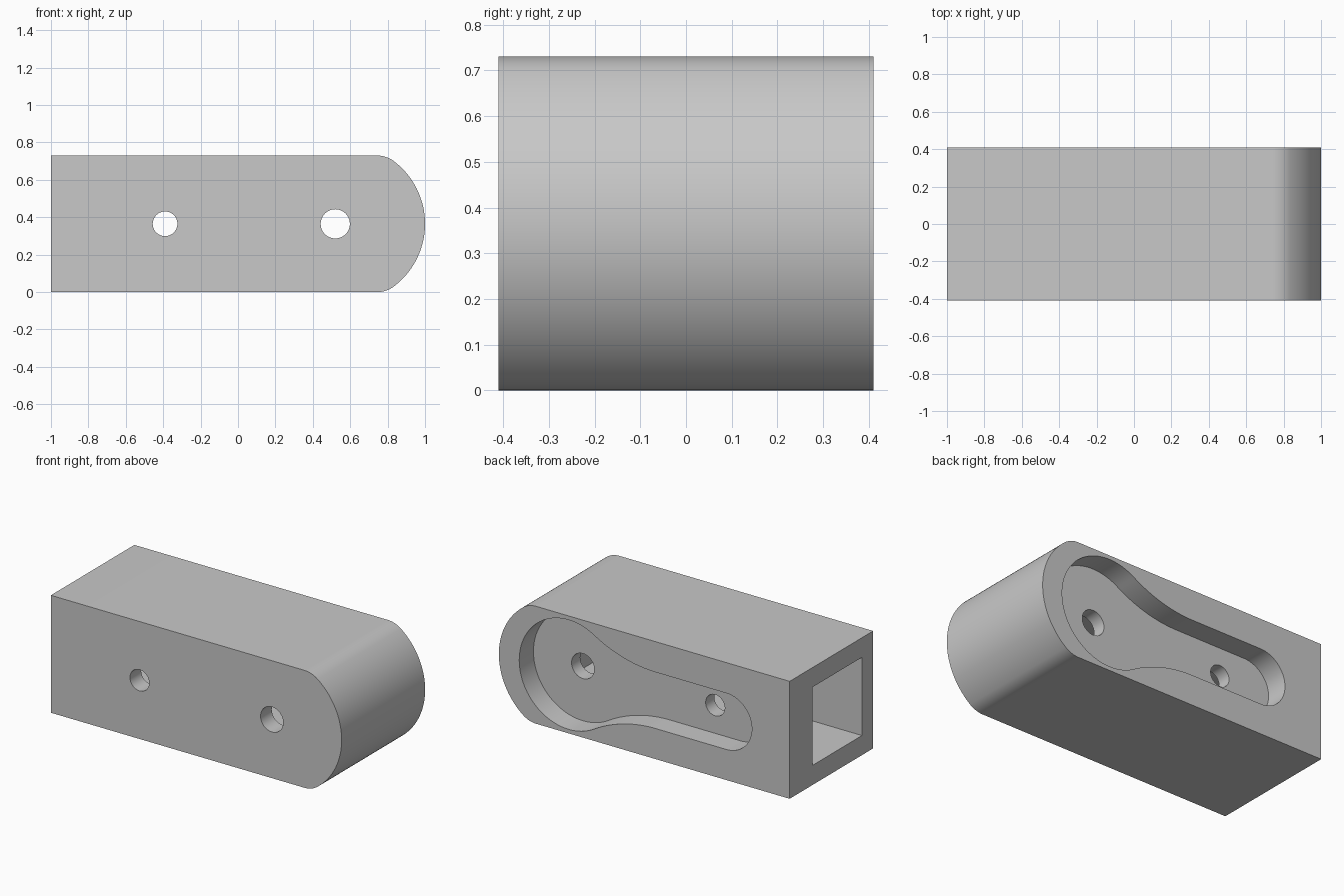
import bpy, bmesh
from math import atan2, cos, sin, sqrt, pi

cube = bpy.data.objects.get("Cube")
if cube:
    bpy.data.objects.remove(cube, do_unlink=True)

MID = 0.365          # height of the long axis
HALF_DEPTH = 0.41

grey = bpy.data.materials.new("plain grey")
grey.use_nodes = True
colour = (0.58, 0.58, 0.58, 1)
grey.diffuse_color = colour
grey.node_tree.nodes["Principled BSDF"].inputs["Base Color"].default_value = colour


def arc(cx, cz, r, a0, a1, steps):
    """Points along an arc, with heights measured from the long axis."""
    return [(cx + r * cos(a0 + (a1 - a0) * i / steps),
             cz + r * sin(a0 + (a1 - a0) * i / steps)) for i in range(steps + 1)]


def mirrored(upper):
    """Close an upper outline with its reflection below the axis."""
    lower = [(x, -z) for x, z in reversed(upper) if abs(z) > 1e-5]
    return upper + lower


def prism(name, outline, y0, y1):
    """Extrude an outline of x and z along y."""
    bm = bmesh.new()
    face = bm.faces.new([bm.verts.new((x, y0, z + MID)) for x, z in outline])
    grown = bmesh.ops.extrude_face_region(bm, geom=[face])["geom"]
    moved = [v for v in grown if isinstance(v, bmesh.types.BMVert)]
    bmesh.ops.translate(bm, verts=moved, vec=(0, y1 - y0, 0))
    bmesh.ops.recalc_face_normals(bm, faces=bm.faces)
    mesh = bpy.data.meshes.new(name)
    bm.to_mesh(mesh)
    bm.free()
    mesh.materials.append(grey)
    obj = bpy.data.objects.new(name, mesh)
    bpy.context.collection.objects.link(obj)
    return obj


# Block with a bowed end: broad arc blended into the flat sides by fillets
bow, fillet = 0.42, 0.15
bow_x = 1 - bow
rise = MID - fillet
run = sqrt((bow - fillet) ** 2 - rise ** 2)
blend = atan2(rise, run)
upper = [(-1, MID)]
upper += arc(bow_x + run, rise, fillet, pi / 2, blend, 14)
upper += arc(bow_x, 0, bow, blend, 0, 20)[1:]
body = prism("body", mirrored(upper), -HALF_DEPTH, HALF_DEPTH)

# Keyhole-shaped recess in the back: large lobe, concave neck, narrow slot
lobe_x, lobe, slot, neck = 0.52, 0.34, 0.175, 0.83
slot_x = -0.74 + slot
neck_z = slot + neck
neck_x = lobe_x - sqrt((lobe + neck) ** 2 - neck_z ** 2)
turn = atan2(neck_z, neck_x - lobe_x)
upper = arc(slot_x, 0, slot, pi, pi / 2, 20)
upper += arc(neck_x, neck_z, neck, -pi / 2, turn - pi, 20)
upper += arc(lobe_x, 0, lobe, turn, 0, 36)[1:]
cutters = [prism("recess_cutter", mirrored(upper), 0.27, 0.6)]

# Square channel entering from the flat end
side = 0.243
square = [(-1.2, -side), (0.8, -side), (0.8, side), (-1.2, side)]
cutters.append(prism("channel_cutter", square, -0.3, 0.185))

# Two bores from front to back
for name, x, r in (("small_bore", -0.39, 0.066), ("large_bore", lobe_x, 0.078)):
    circle = arc(x, 0, r, 0, 2 * pi, 48)[:-1]
    cutters.append(prism(name + "_cutter", circle, -0.6, 0.6))

# Cut the hollows, then keep only the finished body
for cutter in cutters:
    cutter.hide_render = True
    mod = body.modifiers.new(cutter.name, "BOOLEAN")
    mod.operation = "DIFFERENCE"
    mod.solver = "EXACT"
    mod.object = cutter
bpy.context.view_layer.update()
graph = bpy.context.evaluated_depsgraph_get()
finished = bpy.data.meshes.new_from_object(body.evaluated_get(graph))
body.modifiers.clear()
body.data = finished
for cutter in cutters:
    bpy.data.objects.remove(cutter, do_unlink=True)

# Smooth curved walls, sharp rims
bpy.ops.object.select_all(action="DESELECT")
body.select_set(True)
bpy.context.view_layer.objects.active = body
bpy.ops.object.shade_smooth_by_angle(angle=pi / 6)
